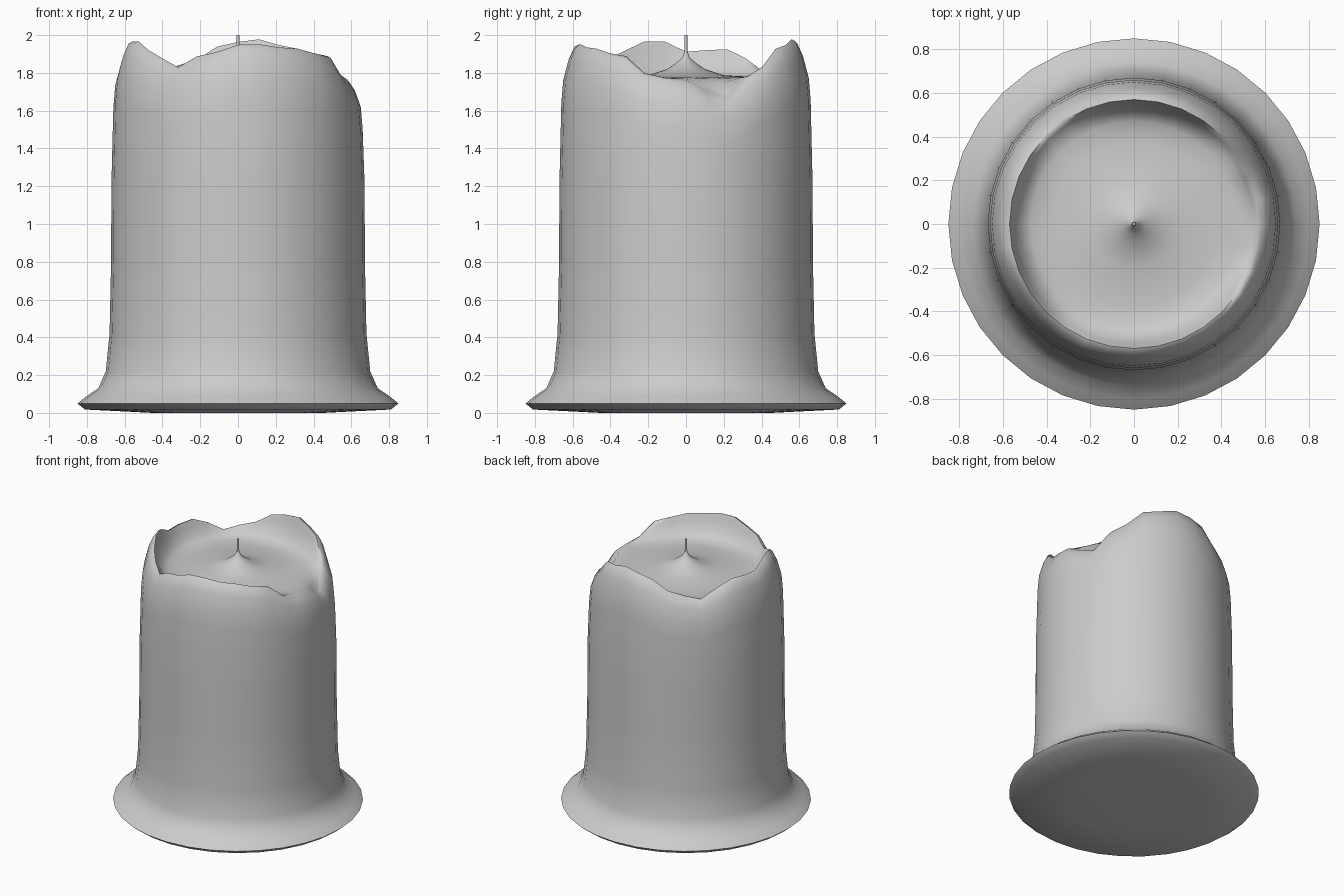
import bpy, bmesh, math

if "Cube" in bpy.data.objects:
    bpy.data.objects.remove(bpy.data.objects["Cube"])

SEG = 32

# Melted rim height by angle in degrees (0 = right, 90 = back)
RIM = [(0, 1.76), (20, 1.66), (40, 1.81), (58, 1.93), (82, 1.98), (100, 1.94), (118, 1.85),
       (135, 1.81), (148, 1.88), (160, 1.93), (178, 1.91), (197, 1.98), (215, 1.92),
       (236, 1.83), (252, 1.90), (275, 1.955), (300, 1.93), (325, 1.89), (342, 1.78)]


def rim_height(deg):
    n = len(RIM)
    for i in range(n):
        a0, h0 = RIM[i]
        a1, h1 = RIM[(i + 1) % n]
        if i == n - 1:
            a1 += 360
        if a0 <= deg < a1:
            t = (1 - math.cos(math.pi * (deg - a0) / (a1 - a0))) / 2
            return h0 + (h1 - h0) * t
    return RIM[0][1]


def profile(h):
    """Radius/height pairs from the underside, up the wall, over the rim, into the pool."""
    s = 1.62 + (h - 1.76) * 0.75
    floor = 1.775
    return [(0.45, 0.0), (0.81, 0.018), (0.85, 0.05), (0.80, 0.09), (0.74, 0.13),
            (0.70, 0.22), (0.68, 0.42), (0.672, 0.8), (0.67, 1.22), (0.66, s - 0.12),
            (0.65, s), (0.62, s + (h - s) * 0.6), (0.59, h - 0.01), (0.57, h),
            (0.55, h + (floor - h) * 0.3), (0.52, h + (floor - h) * 0.75),
            (0.47, h + (floor - h) * 0.96), (0.38, floor + 0.003), (0.2, 1.787),
            (0.1, 1.82), (0.05, 1.855), (0.02, 1.88), (0.009, 1.91)]


def finish(bm, name):
    bmesh.ops.recalc_face_normals(bm, faces=bm.faces)
    me = bpy.data.meshes.new(name)
    bm.to_mesh(me)
    bm.free()
    ob = bpy.data.objects.new(name, me)
    bpy.context.collection.objects.link(ob)
    bpy.ops.object.select_all(action='DESELECT')
    ob.select_set(True)
    bpy.context.view_layer.objects.active = ob
    bpy.ops.object.shade_smooth_by_angle(angle=math.radians(65))
    return ob


# Wax body: lathe whose top follows the melted rim
bm = bmesh.new()
cols = []
for i in range(SEG):
    a = 2 * math.pi * i / SEG
    cols.append([bm.verts.new((r * math.cos(a), r * math.sin(a), z))
                 for r, z in profile(rim_height(math.degrees(a)))])
for i in range(SEG):
    p, q = cols[i], cols[(i + 1) % SEG]
    for k in range(len(p) - 1):
        bm.faces.new((p[k], q[k], q[k + 1], p[k + 1]))
bm.faces.new([c[0] for c in reversed(cols)])
bm.faces.new([c[-1] for c in cols])
finish(bm, "candle_wax")

# Wick
bm = bmesh.new()
bmesh.ops.create_cone(bm, cap_ends=True, segments=8, radius1=0.009, radius2=0.008, depth=0.15)
bmesh.ops.translate(bm, verts=bm.verts, vec=(0, 0, 1.925))
finish(bm, "wick")
